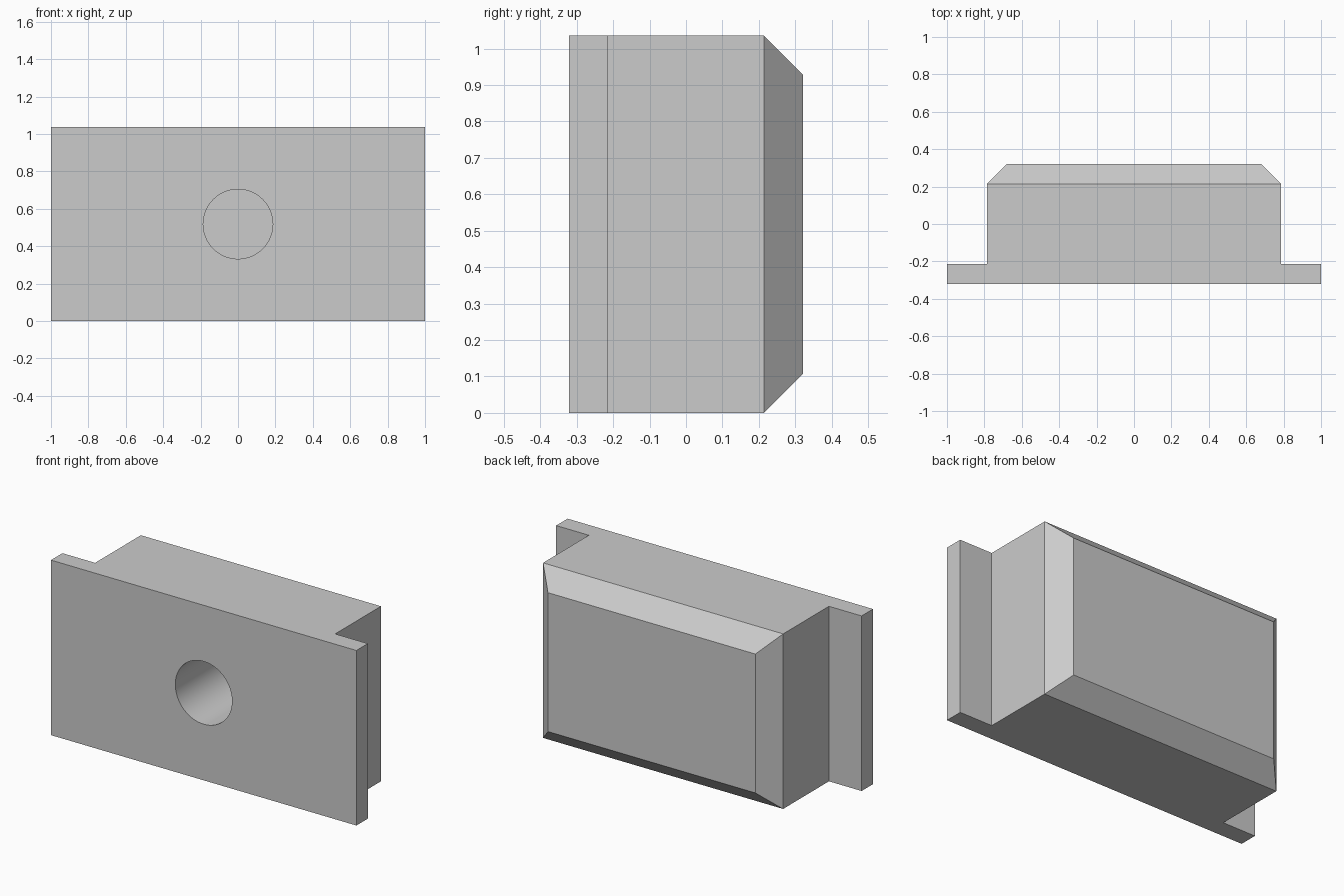
import bpy
import bmesh

cube = bpy.data.objects.get("Cube")
if cube:
    bpy.data.objects.remove(cube, do_unlink=True)

HEIGHT = 1.036
FRONT, STEP, SHOULDER, BACK = -0.321, -0.214, 0.214, 0.321
FLANGE, BODY, CHAMFER = 1.0, 0.786, 0.107
HOLE_RADIUS, HOLE_DEPTH = 0.186, 0.535

grey = bpy.data.materials.new("plain grey")
grey.use_nodes = True
colour = (0.6, 0.6, 0.6, 1)
grey.diffuse_color = colour
grey.node_tree.nodes["Principled BSDF"].inputs["Base Color"].default_value = colour

# Stepped block: T-shaped outline extruded upwards
half = [(FLANGE, FRONT), (FLANGE, STEP), (BODY, STEP), (BODY, SHOULDER)]
outline = half + [(-x, y) for x, y in reversed(half)]
bm = bmesh.new()
base = bm.faces.new([bm.verts.new((x, y, 0)) for x, y in outline])
top = bmesh.ops.extrude_face_region(bm, geom=[base])["geom"]
bmesh.ops.translate(bm, vec=(0, 0, HEIGHT),
                    verts=[v for v in top if isinstance(v, bmesh.types.BMVert)])
bmesh.ops.recalc_face_normals(bm, faces=bm.faces[:])

# Raised back panel with a chamfer on all four sides
bm.faces.ensure_lookup_table()
back = next(f for f in bm.faces if f.normal.y > 0.9 and f.calc_center_median().y > 0)
panel = bmesh.ops.extrude_discrete_faces(bm, faces=[back])["faces"][0]
for v in panel.verts:
    v.co.y = BACK
    v.co.x += -CHAMFER if v.co.x > 0 else CHAMFER
    v.co.z += -CHAMFER if v.co.z > HEIGHT / 2 else CHAMFER
bmesh.ops.recalc_face_normals(bm, faces=bm.faces[:])

mesh = bpy.data.meshes.new("block")
bm.to_mesh(mesh)
bm.free()
block = bpy.data.objects.new("block", mesh)
bpy.context.collection.objects.link(block)
mesh.materials.append(grey)

# Round blind hole in the front
overlap = 0.1
bpy.ops.mesh.primitive_cylinder_add(
    vertices=64, radius=HOLE_RADIUS, depth=HOLE_DEPTH + overlap,
    location=(0, FRONT + (HOLE_DEPTH - overlap) / 2, HEIGHT / 2),
    rotation=(1.5708, 0, 0))
cutter = bpy.context.object
cutter.name = "hole_cutter"
cutter.data.materials.append(grey)
cutter.hide_render = True
cut = block.modifiers.new("hole", "BOOLEAN")
cut.operation = "DIFFERENCE"
cut.solver = "EXACT"
cut.object = cutter

# Bake the cut, drop the helper and smooth only the bore
bpy.ops.object.select_all(action="DESELECT")
block.select_set(True)
bpy.context.view_layer.objects.active = block
bpy.ops.object.modifier_apply(modifier=cut.name)
bpy.data.objects.remove(cutter, do_unlink=True)
bpy.ops.object.shade_smooth_by_angle(angle=0.5)
